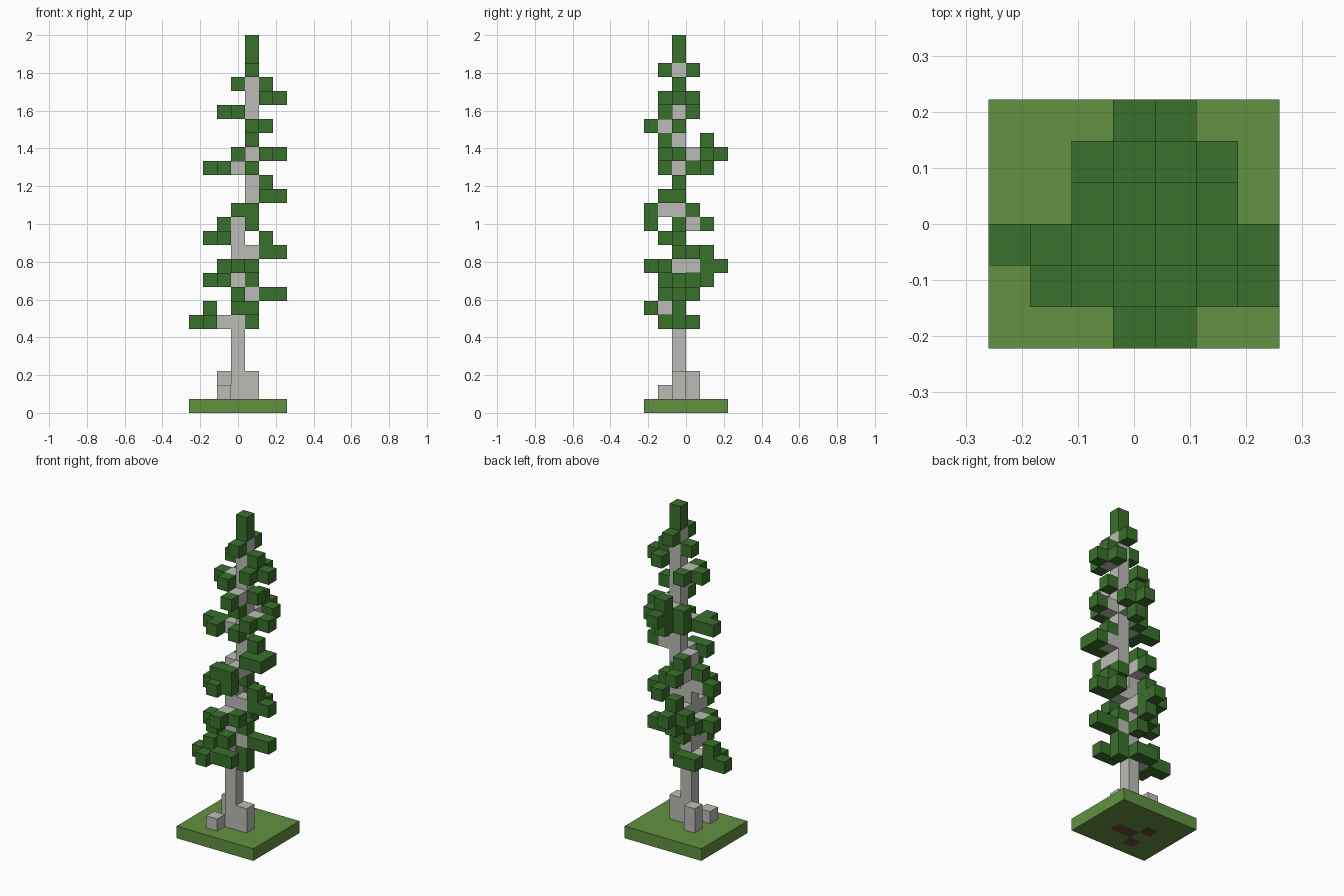
import bpy
import bmesh
from mathutils import Vector

cube = bpy.data.objects.get("Cube")
if cube:
    bpy.data.objects.remove(cube, do_unlink=True)

WIDTH, DEPTH, HEIGHT = 7, 6, 27      # size in blocks
UNIT = 2 / HEIGHT
BEND = 14                            # layer where the trunk steps sideways
STEP = {"e": Vector((1, 0, 0)), "w": Vector((-1, 0, 0)),
        "n": Vector((0, 1, 0)), "s": Vector((0, -1, 0))}


def material(name, colour):
    mat = bpy.data.materials.new(name)
    mat.use_nodes = True
    rgba = (*colour, 1)
    mat.diffuse_color = rgba
    mat.node_tree.nodes["Principled BSDF"].inputs["Base Color"].default_value = rgba
    return mat


def cell(layer, walk=""):
    """Block reached by walking compass steps away from the trunk."""
    pos = Vector((4 if layer >= BEND else 3, 2, layer))
    for letter in walk:
        pos += STEP[letter]
    return tuple(int(c) for c in pos)


grass = material("grass green", (0.122, 0.283, 0.054))
soil = material("soil brown", (0.15, 0.065, 0.04))
bark = material("pale bark", (0.50, 0.50, 0.47))
leaf = material("leaf green", (0.042, 0.162, 0.025))

# Each layer upward from the lowest bough: bark walks | leaf walks
LOWEST = 6
BOUGHS = """
w | ww www wws e n wn
s | ww e ss sse
e | ee eee s n
w | ww ws wn e nn
n s | nn nnn wnn ss se
e | ee eee een nn
w | ww ws ee
n | nn w e ess
s w | ss wss wn
e | ee es ees
| e
w | ww www wws s wn nn
n e | ee es nn nnn enn wn
| s nn
s | ss e
w | ww ws wn
e | ee es en
| w e
| s n
"""

parts = {name: set() for name in
         ("ground", "root_soil", "roots", "trunk", "branches", "foliage", "tree_tip")}
colours = dict(ground=grass, root_soil=soil, roots=bark, trunk=bark,
               branches=bark, foliage=leaf, tree_tip=leaf)

# Ground slab, with soil showing under the trunk and roots
parts["root_soil"] = {cell(0, walk) for walk in ("", "e", "wn", "ws")}
parts["ground"] = {(x, y, 0) for x in range(WIDTH) for y in range(DEPTH)} - parts["root_soil"]

# Roots
for walk, tall in (("e", 2), ("wn", 2), ("ws", 1)):
    parts["roots"] |= {cell(1 + i, walk) for i in range(tall)}

# Trunk and tip
parts["trunk"] = {cell(z) for z in range(1, HEIGHT - 2)}
parts["tree_tip"] = {cell(z) for z in range(HEIGHT - 2, HEIGHT)}

# Boughs
for layer, line in enumerate(BOUGHS.strip().splitlines(), LOWEST):
    wood, leaves = line.split("|")
    parts["branches"] |= {cell(layer, walk) for walk in wood.split()}
    parts["foliage"] |= {cell(layer, walk) for walk in leaves.split()}

solid = set().union(*parts.values())


def build(name, cells, mat):
    """Make the exposed faces of a group of blocks."""
    bm = bmesh.new()
    for pos in sorted(cells):
        centre = Vector(pos) + Vector((0.5, 0.5, 0.5))
        for axis in range(3):
            for sign in (-1, 1):
                normal = Vector((0, 0, 0))
                normal[axis] = sign
                if tuple(int(c) for c in Vector(pos) + normal) in solid:
                    continue
                u = Vector((0, 0, 0))
                u[(axis + 1) % 3] = 1
                v = normal.cross(u)
                corners = (-u - v, u - v, u + v, v - u)
                verts = [bm.verts.new(centre + (normal + c) / 2) for c in corners]
                bm.faces.new(verts)
    bmesh.ops.remove_doubles(bm, verts=bm.verts, dist=0.001)
    for vert in bm.verts:
        vert.co = (vert.co - Vector((WIDTH / 2, DEPTH / 2, 0))) * UNIT
    mesh = bpy.data.meshes.new(name)
    bm.to_mesh(mesh)
    bm.free()
    mesh.materials.append(mat)
    obj = bpy.data.objects.new(name, mesh)
    bpy.context.collection.objects.link(obj)


for part, cells in parts.items():
    build(part, cells, colours[part])
